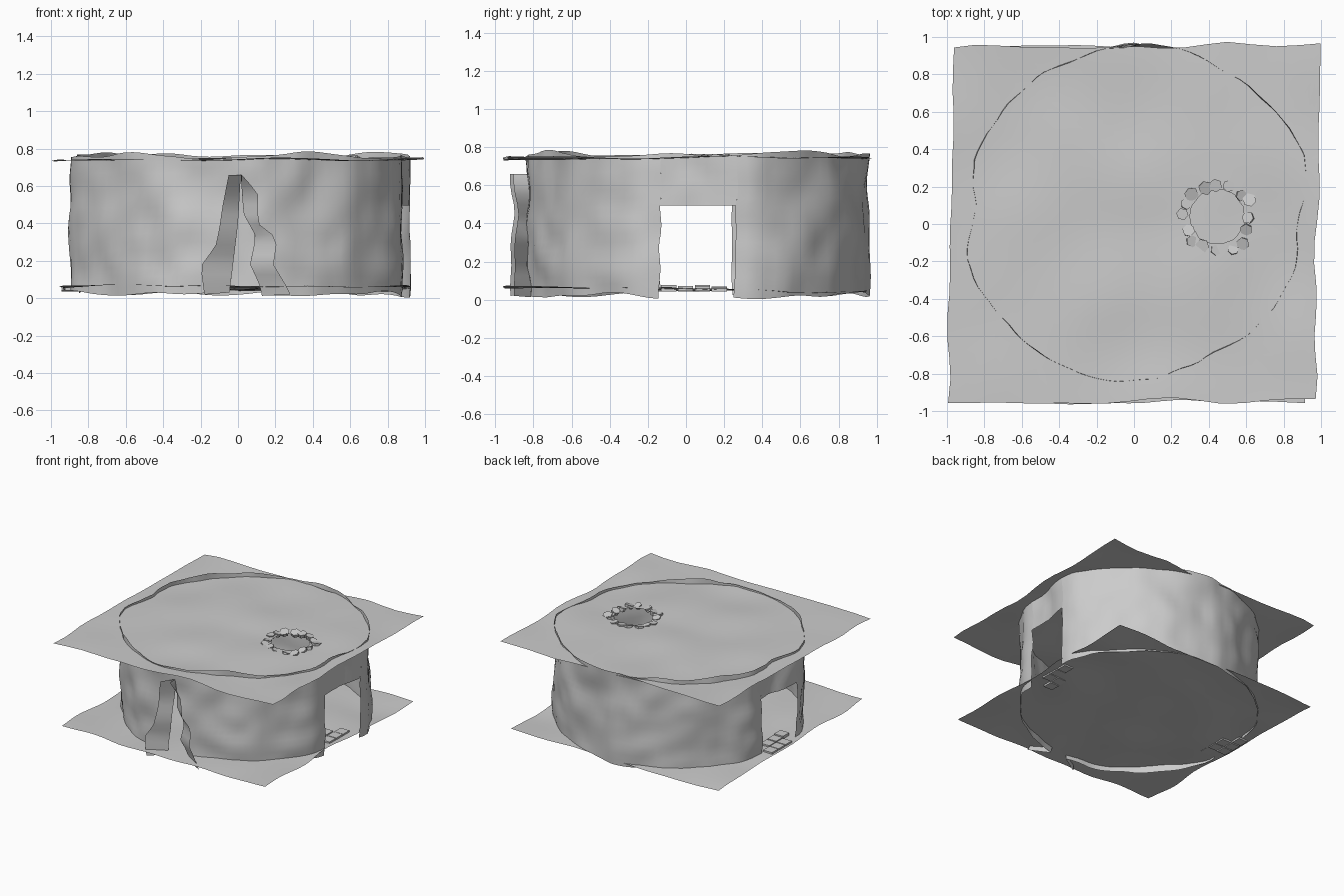
import bpy, bmesh, random
from math import sin, cos, pi, asin, degrees
from mathutils import Vector, Euler, noise

if "Cube" in bpy.data.objects:
    bpy.data.objects.remove(bpy.data.objects["Cube"])

random.seed(4)
CX, CY, R = 0.0, 0.06, 0.895          # wall centre and mean radius
HOLE = Vector((0.445, 0.04))          # skylight centre


def nz(x, y, z, f, s=0.0):
    return noise.noise(Vector((x * f + s, y * f - s, z * f + 2 * s)))


def finish(name, bm, smooth=True, weld=True):
    if weld:
        bmesh.ops.remove_doubles(bm, verts=bm.verts, dist=0.0005)
    me = bpy.data.meshes.new(name)
    bm.to_mesh(me)
    bm.free()
    for p in me.polygons:
        p.use_smooth = smooth
    ob = bpy.data.objects.new(name, me)
    bpy.context.collection.objects.link(ob)
    return ob


def patch(bm, fn, nu, nv):
    """Grid of quads over fn(u, v), u and v from 0 to 1."""
    g = [[bm.verts.new(fn(i / nu, j / nv)) for j in range(nv + 1)] for i in range(nu + 1)]
    for i in range(nu):
        for j in range(nv):
            bm.faces.new((g[i][j], g[i + 1][j], g[i + 1][j + 1], g[i][j + 1]))


def lerp_table(tab, z):
    """Piecewise value at z, table sorted by rising z."""
    if z <= tab[0][0]:
        return tab[0][1]
    for (a, x0), (b, x1) in zip(tab, tab[1:]):
        if z <= b:
            return x0 + (x1 - x0) * (z - a) / (b - a)
    return tab[-1][1]


# Wall plan as (angle in degrees, radius)
PLAN = [(0, .88), (19, .96), (28, .95), (39, .925), (57, .91), (90, .9), (112, .875), (132, .89),
        (150, .887), (161, .895), (176, .85), (196, .935), (220, .895), (244, .905), (270, .9),
        (283, .883), (298, .865), (314, .89), (340, .912), (352, .875), (360, .88)]

# Front crack outline as (z, x): edges on the wall and flared outer edges
LEFT_IN = [(0.02, -0.045), (0.15, -0.03), (0.4, 0.0), (0.66, 0.015)]
RIGHT_IN = [(0.05, 0.13), (0.18, 0.064), (0.33, 0.096), (0.45, 0.03), (0.66, 0.015)]
LEFT_OUT = [(0.02, -0.18), (0.17, -0.2), (0.28, -0.12), (0.37, -0.1), (0.48, -0.085), (0.66, -0.05)]
RIGHT_OUT = [(0.03, 0.28), (0.18, 0.19), (0.32, 0.21), (0.4, 0.107), (0.57, 0.107), (0.65, 0.02)]


def wall_point(t, z):
    c, s = cos(t), sin(t)
    r = lerp_table(PLAN, degrees(t) % 360)
    r += 0.018 * nz(c, s, z, 2.3, 3.1) + 0.018 * nz(c, s, z, 6, 7.7)
    if z < 0.1:
        z += 0.03 * nz(c, s, 0, 3, 1.3)
    elif z > 0.7:
        z += 0.03 * nz(c, s, 0, 3, 9.2)
    return Vector((CX + r * c, CY + r * s, max(z, 0.0)))


def wall_patch(bm, t0, t1, z0, z1, nu, nv):
    def fn(u, v):
        z = z0 + (z1 - z0) * v
        return wall_point(t0(z) * (1 - u) + t1(z) * u, z)
    patch(bm, fn, nu, nv)


# Round cave wall with two side doorways and a front crack
D, Z0, Z1, ZD = 0.215, 0.025, 0.76, 0.495
front_l = lambda z: 1.5 * pi + asin(lerp_table(LEFT_IN, z) / R)
front_r = lambda z: 1.5 * pi + asin(lerp_table(RIGHT_IN, z) / R)
edge = lambda a: (lambda z: a + 0.02 * nz(a, 0, z, 7))
bm = bmesh.new()
wall_patch(bm, edge(D), edge(pi - D), Z0, Z1, 48, 16)
wall_patch(bm, edge(pi + D), front_l, Z0, Z1, 24, 16)
wall_patch(bm, front_r, edge(2 * pi - D), Z0, Z1, 24, 16)
wall_patch(bm, edge(pi - D), edge(pi + D), ZD, Z1, 8, 6)
wall_patch(bm, lambda z: edge(2 * pi - D)(z) - 2 * pi, edge(D), ZD, Z1, 8, 6)
finish("cave_wall", bm)

# Flared jambs of the front crack
for name, tin, tout, yo in (("left_crack_jamb", LEFT_IN, LEFT_OUT, -0.915),
                            ("right_crack_jamb", RIGHT_IN, RIGHT_OUT, -0.895)):
    bm = bmesh.new()

    def jamb(u, v):
        z = 0.02 + 0.64 * v
        a = wall_point(1.5 * pi + asin(lerp_table(tin, z) / R), z)
        b = Vector((lerp_table(tout, z), yo + 0.03 * nz(0, 0, z, 5, yo), z))
        return a.lerp(b, u)
    patch(bm, jamb, 1, 12)
    finish(name, bm)


# Uneven floor sheet
def floor_point(u, v):
    x, y = 2 * u - 1, 2 * v - 1
    return Vector((0.925 * x - 0.015 + 0.03 * nz(x, y, 0, 2.5, 2),
                   0.945 * y - 0.008 + 0.03 * nz(x, y, 0, 2.5, 5),
                   0.055 - 0.013 * y + 0.018 * nz(x, y, 0, 2.2, 8)))


bm = bmesh.new()
patch(bm, floor_point, 24, 24)
finish("cave_floor", bm)


# Ceiling sheet, lofted from the skylight rim out to the square border
def ceiling_point(u, v):
    k, f = divmod(u * 4, 1)
    e = 2 * f - 1
    x, y = [(e, -1), (1, e), (-e, 1), (-1, -e)][int(k) % 4]
    p = Vector((0.98 * x + 0.018 * y, 0.95 * y + 0.012 * x))
    d = (p - HOLE).normalized()
    q = (HOLE + d * (0.145 + 0.01 * nz(d.x, d.y, 0, 3))).lerp(p, v)
    return Vector((q.x + 0.03 * v * nz(q.x, q.y, 0, 3, 2),
                   q.y + 0.03 * v * nz(q.x, q.y, 0, 3, 6),
                   0.742 + 0.004 * q.x + 0.018 * nz(q.x, q.y, 0, 2.2, 4)))


bm = bmesh.new()
patch(bm, ceiling_point, 64, 14)
finish("cave_ceiling", bm)

# Ring of small tilted stones, half sunk round the skylight
bm = bmesh.new()
for i in range(16):
    a = 2 * pi * i / 16 + random.uniform(-0.08, 0.08)
    rr, r = random.uniform(0.165, 0.2), random.uniform(0.03, 0.04)
    tilt = Euler((random.uniform(-0.4, 0.4), random.uniform(-0.4, 0.4), random.uniform(0, 1))).to_matrix()
    res = bmesh.ops.create_cone(bm, cap_ends=True, segments=6, radius1=r * 0.8, radius2=r, depth=0.03)
    for v in res["verts"]:
        v.co = tilt @ v.co + Vector((HOLE.x + rr * cos(a), HOLE.y + rr * sin(a), 0.738))
finish("skylight_stones", bm, smooth=False, weld=False)

# Threshold paving at each side doorway
for name, sx, x0 in (("right_threshold_tiles", 1, 0.73), ("left_threshold_tiles", -1, 0.8)):
    bm = bmesh.new()
    for i, j in ((0, 0), (0, 1), (0, 2), (1, 1), (1, 2), (1, 3)):
        res = bmesh.ops.create_cube(bm, size=1)
        bmesh.ops.scale(bm, vec=(0.08, 0.08, 0.025), verts=res["verts"])
        bmesh.ops.translate(bm, verts=res["verts"],
                            vec=(sx * (x0 + 0.085 * i), -0.09 + 0.088 * j, 0.06 + random.uniform(-0.006, 0.006)))
    finish(name, bm, smooth=False, weld=False)
